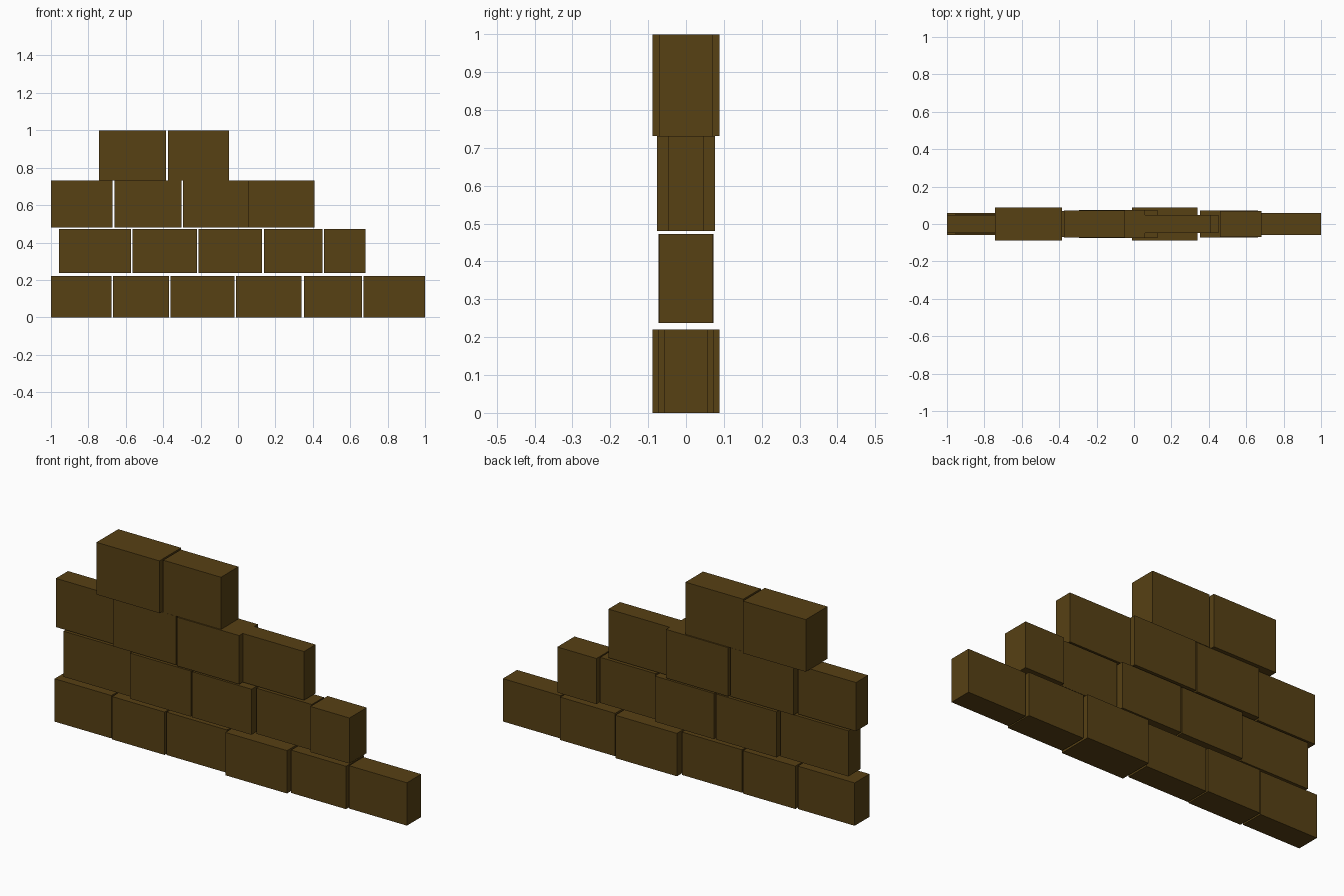
import bpy

# Dark brown stone
mat = bpy.data.materials.new("brown_stone")
mat.diffuse_color = (0.095, 0.052, 0.007, 1)


def brick(name, x0, x1, half_depth, z0, z1):
    bpy.ops.mesh.primitive_cube_add(size=1, location=((x0 + x1) / 2, 0, (z0 + z1) / 2))
    ob = bpy.context.object
    ob.name = name
    ob.scale = (x1 - x0, 2 * half_depth, z1 - z0)
    bpy.ops.object.transform_apply(location=False, rotation=False, scale=True)
    ob.data.materials.append(mat)


# Courses from the ground up: (bottom, top, [(left, right, half depth), ...])
courses = [
    (0.0, 0.22, [(-1.0, -0.677, 0.06), (-0.668, -0.37, 0.067), (-0.362, -0.02, 0.062),
                 (-0.01, 0.34, 0.088), (0.352, 0.664, 0.072), (0.671, 1.0, 0.058)]),
    (0.238, 0.472, [(-0.957, -0.572, 0.05), (-0.564, -0.218, 0.07), (-0.21, 0.127, 0.072),
                    (0.138, 0.453, 0.049), (0.46, 0.682, 0.07)]),
    (0.481, 0.731, [(-1.0, -0.67, 0.049), (-0.66, -0.302, 0.07), (-0.293, 0.06, 0.076),
                    (0.055, 0.408, 0.047)]),
    (0.732, 1.0, [(-0.742, -0.385, 0.088), (-0.375, -0.047, 0.071)]),
]

for row, (z0, z1, bricks) in enumerate(courses, 1):
    for col, (x0, x1, d) in enumerate(bricks, 1):
        brick(f"brick_row{row}_{col}", x0, x1, d, z0, z1)
